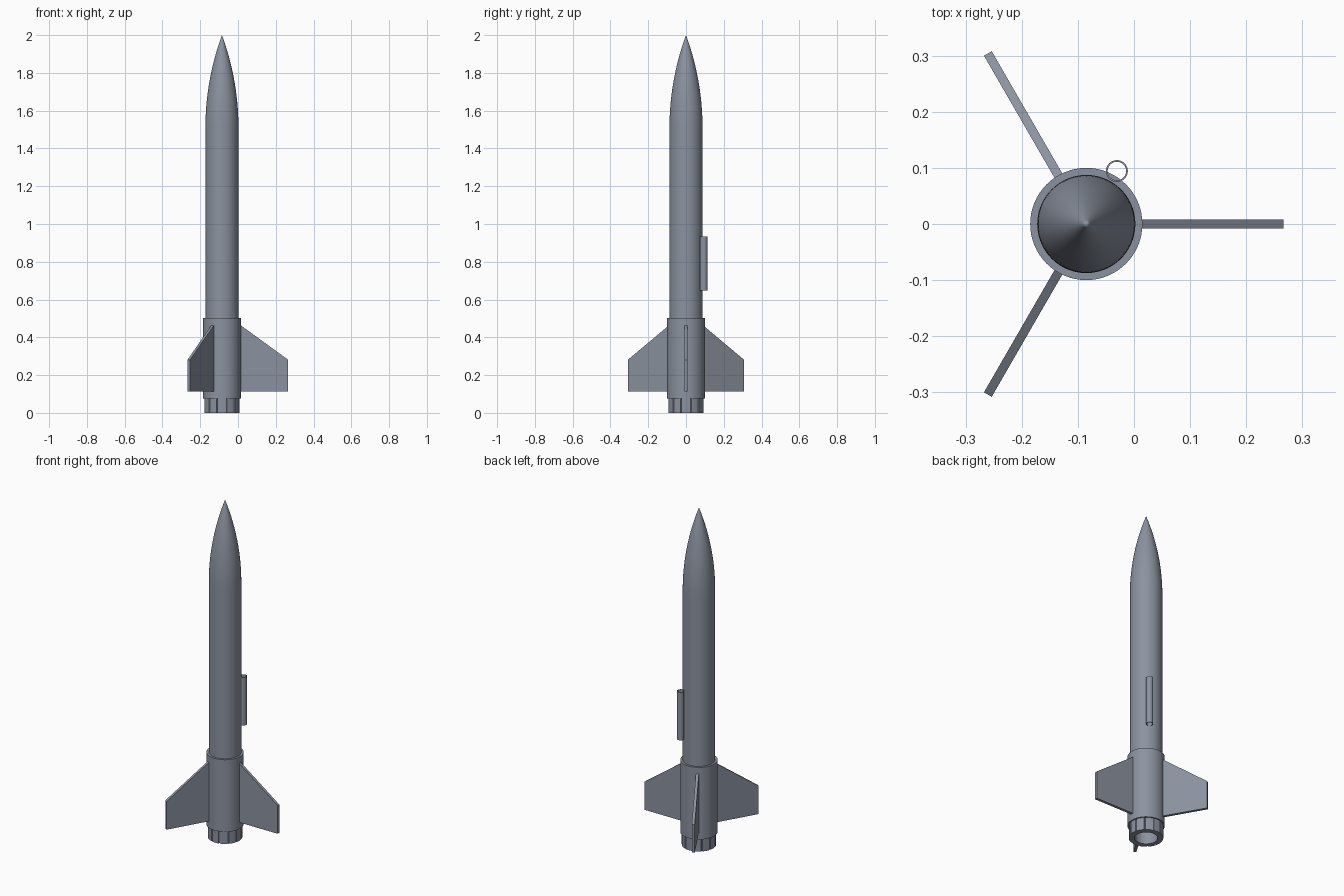
import bpy, bmesh
from math import sin, cos, pi, radians, sqrt
from mathutils import Matrix, Vector

cube = bpy.data.objects.get("Cube")
if cube:
    bpy.data.objects.remove(cube, do_unlink=True)

AXIS = Vector((-0.085, 0, 0))
TUBE_R, CAN_R, SHOULDER, TOP = 0.0875, 0.1, 1.51, 2.0

grey = bpy.data.materials.new("slate grey")
grey.use_nodes = True
COLOUR = (0.26, 0.29, 0.35, 1)
grey.diffuse_color = COLOUR
grey.node_tree.nodes["Principled BSDF"].inputs["Base Color"].default_value = COLOUR


def finish(name, bm, location=AXIS, smooth=True):
    bmesh.ops.remove_doubles(bm, verts=bm.verts, dist=1e-5)
    bmesh.ops.recalc_face_normals(bm, faces=bm.faces)
    mesh = bpy.data.meshes.new(name)
    bm.to_mesh(mesh)
    bm.free()
    mesh.materials.append(grey)
    obj = bpy.data.objects.new(name, mesh)
    obj.location = location
    bpy.context.collection.objects.link(obj)
    if smooth:
        bpy.ops.object.select_all(action='DESELECT')
        obj.select_set(True)
        bpy.context.view_layer.objects.active = obj
        bpy.ops.object.shade_smooth_by_angle(angle=radians(30))
    return obj


def lathe(name, profile, steps=64, location=AXIS, closed=False):
    """Spin (radius, height) points round the vertical axis."""
    bm = bmesh.new()
    verts = [bm.verts.new((r, 0, z)) for r, z in profile]
    pairs = list(zip(verts, verts[1:])) + ([(verts[-1], verts[0])] if closed else [])
    edges = [bm.edges.new(p) for p in pairs]
    bmesh.ops.spin(bm, geom=verts + edges, axis=(0, 0, 1), cent=(0, 0, 0),
                   angle=2 * pi, steps=steps, use_merge=True)
    return finish(name, bm, location)


def pipe(name, outer, inner, bottom, top, steps=64, location=AXIS):
    return lathe(name, [(outer, bottom), (outer, top), (inner, top), (inner, bottom)],
                 steps, location, closed=True)


# Body tube
lathe("body_tube", [(0, 0.14), (TUBE_R, 0.14), (TUBE_R, SHOULDER), (0, SHOULDER)])

# Nose cone: tangent ogive
length = TOP - SHOULDER
rho = (TUBE_R ** 2 + length ** 2) / (2 * TUBE_R)
ogive = [(0, SHOULDER)]
for i in range(25):
    h = length * i / 24
    ogive.append((max(0, sqrt(rho ** 2 - h ** 2) + TUBE_R - rho), SHOULDER + h))
lathe("nose_cone", ogive)

# Fin can sleeve around the tail
pipe("fin_can", CAN_R, 0.062, 0.075, 0.503)

# Three swept fins
OUTLINE = [(0.085, 0.114), (0.351, 0.114), (0.351, 0.281), (0.085, 0.474)]
for i, side in enumerate(("left", "back_right", "front_right")):
    bm = bmesh.new()
    face = bm.faces.new([bm.verts.new((r, -0.008, z)) for r, z in OUTLINE])
    new = bmesh.ops.extrude_face_region(bm, geom=[face])["geom"]
    bmesh.ops.translate(bm, vec=(0, 0.016, 0),
                        verts=[v for v in new if isinstance(v, bmesh.types.BMVert)])
    bmesh.ops.rotate(bm, verts=bm.verts, cent=(0, 0, 0),
                     matrix=Matrix.Rotation(i * 2 * pi / 3, 3, 'Z'))
    finish("fin_" + side, bm, smooth=False)

# Motor retainer: ribbed ring with a round bore
RIBS = 12
bm = bmesh.new()
rings = []
for z in (0, 0.08):
    outer, inner = [], []
    for i in range(RIBS):
        for offset, r in ((-0.42, 0.093), (0, 0.093), (0.42, 0.093), (0.46, 0.088), (0.54, 0.088)):
            a = (i + offset) * 2 * pi / RIBS
            outer.append(bm.verts.new((r * cos(a), r * sin(a), z)))
            inner.append(bm.verts.new((0.062 * cos(a), 0.062 * sin(a), z)))
    rings.append((outer, inner))
(lo, li), (uo, ui) = rings
for a, b in ((lo, uo), (uo, ui), (ui, li), (li, lo)):
    for k in range(len(a)):
        n = (k + 1) % len(a)
        bm.faces.new((a[k], a[n], b[n], b[k]))
finish("motor_retainer", bm)

# Launch lug: thin tube on the back left of the body
angle = radians(60)
lug_at = AXIS + Vector((cos(angle), sin(angle), 0)) * 0.109
pipe("launch_lug", 0.0195, 0.0165, 0.647, 0.933, 32, lug_at)
